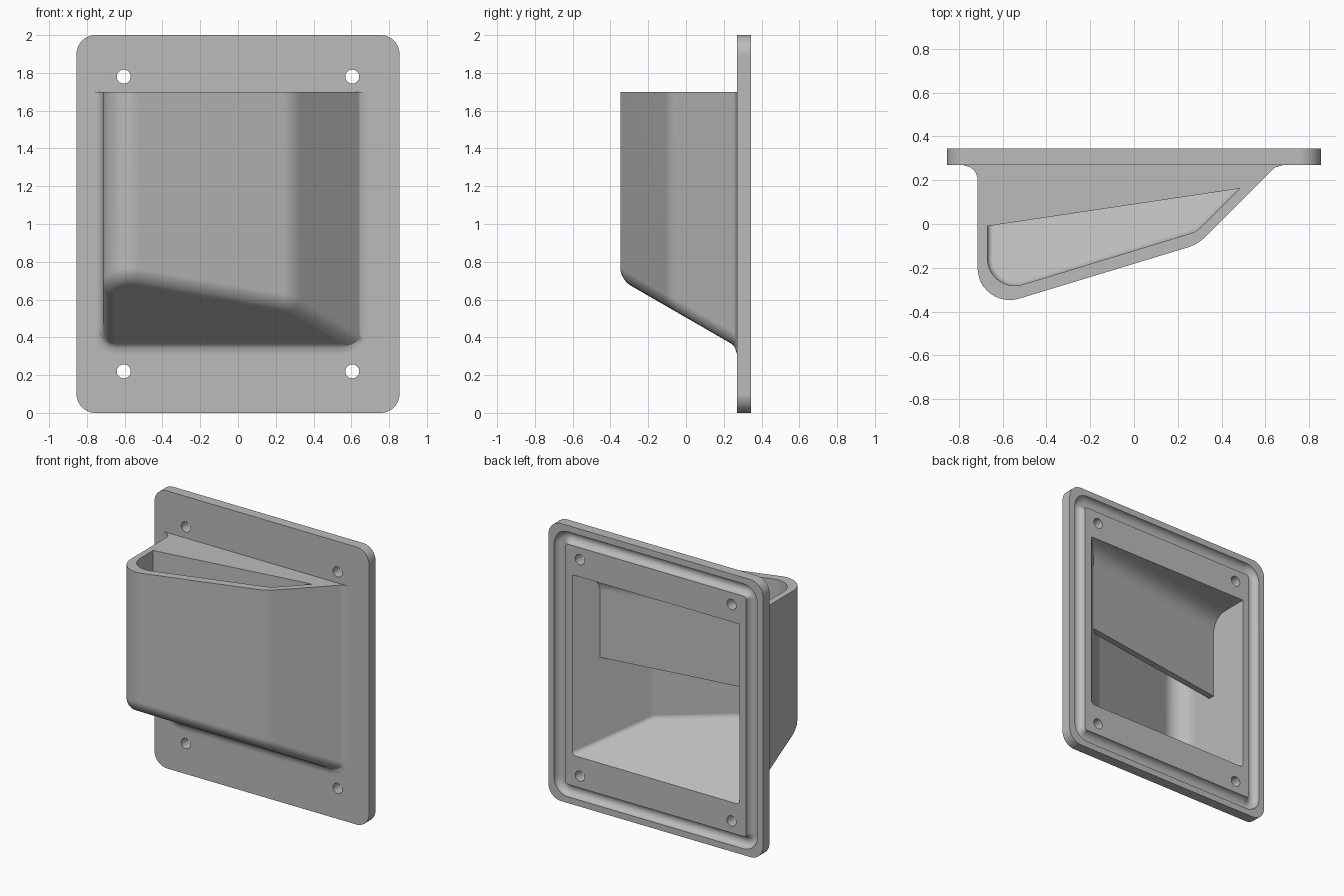
import bpy, bmesh
from math import sin, cos, tan, sqrt, pi, radians
from mathutils import Vector

if "Cube" in bpy.data.objects:
    bpy.data.objects.remove(bpy.data.objects["Cube"])

BACK, FRONT = 0.345, 0.27        # plate faces
TOP = 1.70                       # open top of the hood
SLOPE = tan(radians(30))         # slope of the hood floor
FLARE = 0.07                     # fillet between hood and plate


def rounded(corners, seg=10):
    """Polygon of (x, y, radius) corners with arcs at the corners."""
    out = []
    for i, (x, y, r) in enumerate(corners):
        p = Vector((x, y))
        if r == 0:
            out.append(p)
            continue
        a = (Vector(corners[i - 1][:2]) - p).normalized()
        b = (Vector(corners[(i + 1) % len(corners)][:2]) - p).normalized()
        half = a.angle(b) / 2
        c = p + (a + b).normalized() * (r / sin(half))
        v, w = p + a * (r / tan(half)) - c, p + b * (r / tan(half)) - c
        arc = v.angle(w)
        for k in range(seg + 1):
            t = k / seg
            out.append(c + (v * sin((1 - t) * arc) + w * sin(t * arc)) / sin(arc))
    return out


def rounded_rect(hx, hz, r):
    return rounded([(-hx, 1 - hz, r), (hx, 1 - hz, r), (hx, 1 + hz, r), (-hx, 1 + hz, r)])


def loft(name, loops, ring=False, bevel=None):
    """Solid through matching loops; ring joins the last loop to the first."""
    bm = bmesh.new()
    rows = [[bm.verts.new(p) for p in loop] for loop in loops]
    n = len(rows[0])
    pairs = list(zip(rows, rows[1:])) + ([(rows[-1], rows[0])] if ring else [])
    for lo, hi in pairs:
        for i in range(n):
            j = (i + 1) % n
            bm.faces.new((lo[i], lo[j], hi[j], hi[i]))
    if not ring:
        floor = bm.faces.new(rows[0][::-1])
        bm.faces.new(rows[-1])
    bmesh.ops.recalc_face_normals(bm, faces=bm.faces)
    if bevel:
        # round the floor rim, but not its rear edge
        rear = max(v.co.y for v in floor.verts) - 0.001
        rim = [e for e in floor.edges if min(v.co.y for v in e.verts) < rear]
        bmesh.ops.bevel(bm, geom=rim, offset=bevel, segments=6, profile=0.5,
                        affect='EDGES', clamp_overlap=False)
    mesh = bpy.data.meshes.new(name)
    bm.to_mesh(mesh)
    bm.free()
    obj = bpy.data.objects.new(name, mesh)
    bpy.context.collection.objects.link(obj)
    return obj


def combine(target, tool, operation):
    """Apply a boolean and remove the tool object."""
    mod = target.modifiers.new("join", 'BOOLEAN')
    mod.operation, mod.object, mod.solver = operation, tool, 'EXACT'
    bpy.context.view_layer.update()
    graph = bpy.context.evaluated_depsgraph_get()
    mesh = bpy.data.meshes.new_from_object(target.evaluated_get(graph))
    target.modifiers.clear()
    target.data = mesh
    bpy.data.objects.remove(tool)


def along_y(loop, y):
    return [(p.x, y, p.y) for p in loop]


def hood_prism(name, corners, floor, top, bevel):
    prof = rounded(corners, 12)
    return loft(name, [[(p.x, p.y, floor - SLOPE * p.y) for p in prof],
                       [(p.x, p.y, top) for p in prof]], bevel=bevel)


def flare_offset(y, s):
    """Outward offset of a wall of slope s that curves into the plate."""
    y, centre, k = min(y, FRONT), FRONT - FLARE, sqrt(1 + s * s)
    if y <= centre + FLARE * s / k:
        return s * (y - FRONT) - 0.002
    return FLARE * (k - s) - sqrt(max(0, FLARE ** 2 - (y - centre) ** 2))


# Mounting plate
outline = rounded_rect(0.855, 1.0, 0.1)
housing = loft("vent_housing", [along_y(outline, FRONT), along_y(outline, BACK)])

# Hood, open at the top
hood = hood_prism("hood", [(-0.715, 0.3, 0), (-0.715, -0.399, 0.147),
                           (0.292, -0.093, 0.2), (0.685, 0.3, 0)], 0.505, TOP, 0.06)
combine(housing, hood, 'UNION')

# Flare where the hood meets the plate
sections = []
for k in range(12):
    y = FRONT - FLARE * cos(k / 10 * pi / 2) if k < 11 else FRONT + 0.015
    left = -0.715 - flare_offset(y, 0)
    right = 0.655 + flare_offset(y, 1)
    low = 0.505 - SLOPE * FRONT - flare_offset(y, SLOPE)
    r = 0.07 + max(0, flare_offset(y, 0))
    sections.append(along_y(rounded([(left, TOP, 0), (left, low, r),
                                     (right, low, r), (right, TOP, 0)]), y))
combine(housing, loft("flare", sections), 'UNION')

# Cavity, leaving the roof and the hanging baffle behind the top slot
cavity = hood_prism("cavity", [(-0.67, 0.4, 0), (-0.67, -0.326, 0.125),
                               (0.285, -0.035, 0.1), (0.72, 0.4, 0)], 0.555, 1.9, 0.025)
section = rounded([(0, 1.045, 0), (0.045, 1.045, 0), (0.045, 1.655, 0.12),
                   (0.7, 1.655, 0), (0.7, 2, 0), (0, 2, 0)])
run = Vector((1, 0.149)).normalized()
baffle = loft("baffle", [[(run.x * s - run.y * p.x, 0.09 + run.y * s + run.x * p.x, p.y)
                          for p in section] for s in (-1.3, 1.3)])
combine(cavity, baffle, 'DIFFERENCE')
combine(housing, cavity, 'DIFFERENCE')

# Round seal groove in the back of the plate
groove = []
for k in range(20):
    a = 2 * pi * (k + 0.5) / 20
    d = 0.045 * cos(a)
    groove.append(along_y(rounded_rect(0.765 + d, 0.91 + d, 0.065 + d),
                          BACK + 0.045 * sin(a)))
combine(housing, loft("groove", groove, ring=True), 'DIFFERENCE')

# Screw holes
for x in (-0.605, 0.605):
    for z in (0.22, 1.78):
        circle = [Vector((x + 0.037 * cos(pi * k / 16), z + 0.037 * sin(pi * k / 16)))
                  for k in range(32)]
        hole = loft("hole", [along_y(circle, 0.2), along_y(circle, 0.4)])
        combine(housing, hole, 'DIFFERENCE')

# Material and shading
grey = bpy.data.materials.new("plain grey")
grey.use_nodes = True
colour = (0.5, 0.5, 0.5, 1)
grey.diffuse_color = colour
grey.node_tree.nodes["Principled BSDF"].inputs["Base Color"].default_value = colour
housing.data.materials.clear()
housing.data.materials.append(grey)
for poly in housing.data.polygons:
    poly.material_index = 0

bpy.ops.object.select_all(action='DESELECT')
housing.select_set(True)
bpy.context.view_layer.objects.active = housing
bpy.ops.object.shade_smooth_by_angle(angle=radians(25))
weighted = housing.modifiers.new("even_shading", 'WEIGHTED_NORMAL')
weighted.keep_sharp = True
